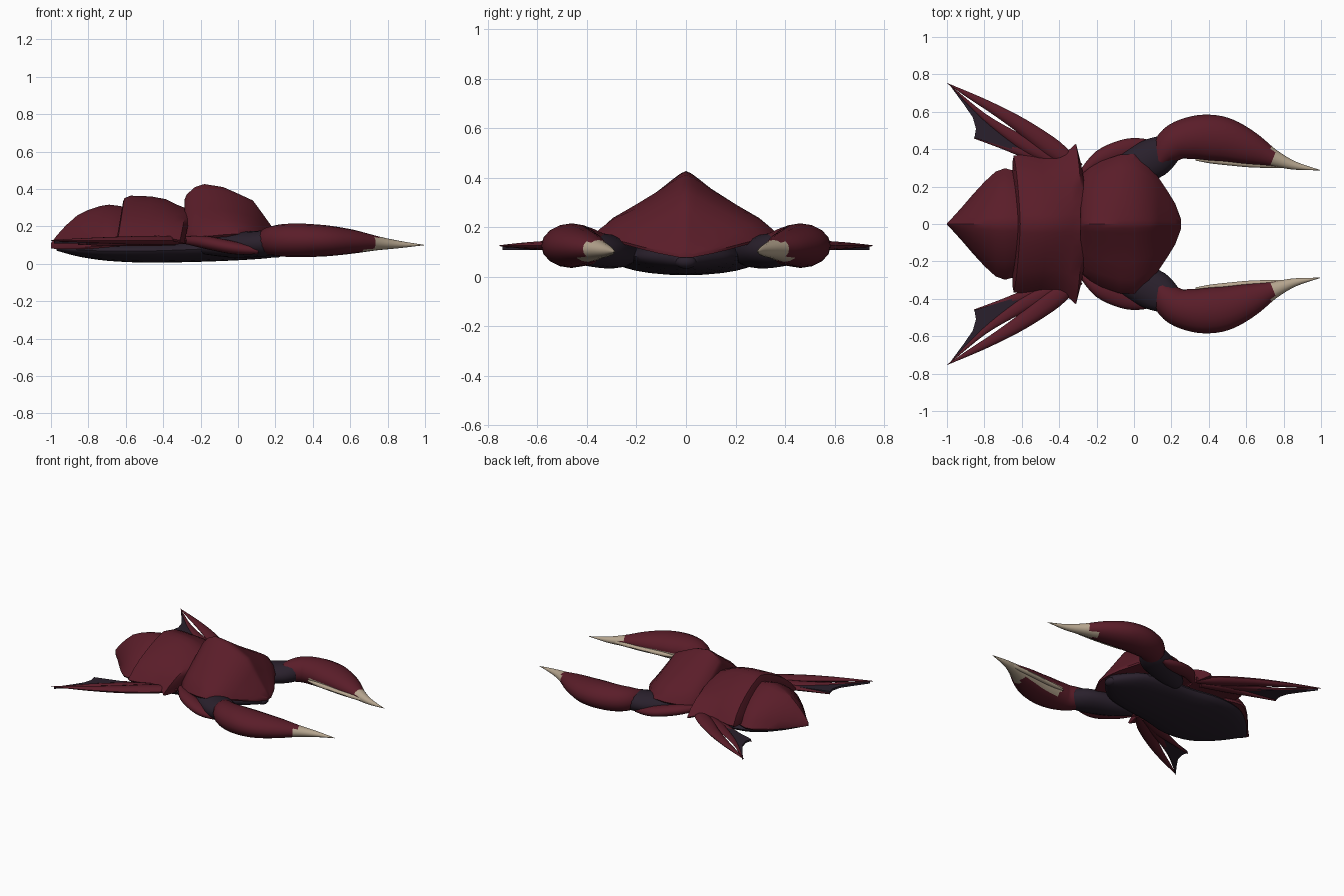
import bpy, bmesh, math
from mathutils import Vector

if "Cube" in bpy.data.objects:
    bpy.data.objects.remove(bpy.data.objects["Cube"])


def material(name, rgb):
    m = bpy.data.materials.new(name)
    m.diffuse_color = (*rgb, 1)
    m.use_nodes = True
    m.node_tree.nodes["Principled BSDF"].inputs["Base Color"].default_value = m.diffuse_color
    return m


RED = material("dark red shell", (0.102, 0.0122, 0.022))
DARK = material("dark violet skin", (0.0225, 0.0145, 0.025))
BONE = material("bone", (0.47, 0.38, 0.275))


def finish(name, bm, mats, mirror=False, angle=40):
    bmesh.ops.recalc_face_normals(bm, faces=bm.faces)
    me = bpy.data.meshes.new(name)
    bm.to_mesh(me)
    bm.free()
    for m in mats:
        me.materials.append(m)
    ob = bpy.data.objects.new(name, me)
    bpy.context.collection.objects.link(ob)
    if mirror:
        mod = ob.modifiers.new("mirror", 'MIRROR')
        mod.use_axis = (False, True, False)
        mod.use_clip = False
        mod.use_mirror_merge = False
    bpy.ops.object.select_all(action='DESELECT')
    bpy.context.view_layer.objects.active = ob
    ob.select_set(True)
    bpy.ops.object.shade_smooth_by_angle(angle=math.radians(angle))
    return ob


def smooth(rows, steps=4):
    """Resample control rows with a Catmull-Rom spline."""
    out = []
    for i in range(len(rows) - 1):
        p = [Vector(rows[max(0, min(len(rows) - 1, i + k))]) for k in (-1, 0, 1, 2)]
        for s in range(steps):
            t = s / steps
            out.append(0.5 * (2 * p[1] + (p[2] - p[0]) * t
                              + (2 * p[0] - 5 * p[1] + 4 * p[2] - p[3]) * t * t
                              + (3 * p[1] - p[0] - 3 * p[2] + p[3]) * t ** 3))
    return out + [Vector(rows[-1])]


def loft(rings, rule=None):
    bm = bmesh.new()
    vs = [[bm.verts.new(p) for p in r] for r in rings]
    n = len(vs[0])
    for a, b in zip(vs, vs[1:]):
        for k in range(n):
            f = bm.faces.new((a[k], a[(k + 1) % n], b[(k + 1) % n], b[k]))
            if rule:
                f.material_index = rule(f.calc_center_median(), k / n)
    bm.faces.new(vs[0])
    end = bm.faces.new(vs[-1])
    if rule:
        end.material_index = rule(end.calc_center_median(), 0)
    return bm


def limb(name, rows, mats, rule=None, n=16):
    """Mirrored tube; rows are x, y, z, half width, half height."""
    rows = smooth(rows)
    rings = []
    for i, (x, y, z, w, h) in enumerate(rows):
        a, b = rows[max(0, i - 1)], rows[min(len(rows) - 1, i + 1)]
        d = Vector((b[0] - a[0], b[1] - a[1], 0)).normalized()
        side = Vector((d.y, -d.x, 0))
        angles = [2 * math.pi * k / n for k in range(n)]
        rings.append([Vector((x, y, z)) + side * (w * math.cos(t))
                      + Vector((0, 0, h * math.sin(t))) for t in angles])
    return finish(name, loft(rings, rule), mats, True)


def shell(name, rows, profile, lean=0):
    """Ridged plate; rows are x, half width, rim height, ridge height."""
    rings = []
    for x, w, lo, hi in rows:
        half = [(x + lean * f, w * t, lo + (hi - lo) * f) for t, f in profile]
        ring = half + [(x, w * 0.97, lo - 0.012), (x, -w * 0.97, lo - 0.012)]
        ring += [(a, -y, z) for a, y, z in reversed(half[1:])]
        rings.append(ring)
    return finish(name, loft(rings), [RED], angle=35)


peaked = [(0, 1), (.06, .97), (.13, .91), (.3, .75), (.55, .53), (.8, .32), (.93, .15), (1, 0)]
domed = [(0, 1), (.13, .95), (.3, .85), (.5, .69), (.7, .49), (.87, .26), (1, 0)]

# Back plates
shell("front_shell", [(-.285, .25, .13, .345), (-.275, .275, .135, .37), (-.23, .31, .14, .41),
                      (-.18, .335, .145, .426), (-.08, .37, .155, .41), (0, .375, .16, .375),
                      (.08, .315, .15, .338), (.13, .25, .14, .27), (.18, .175, .12, .20),
                      (.22, .11, .105, .145), (.25, .03, .09, .10)], peaked)
shell("middle_shell", [(-.65, .33, .125, .33), (-.643, .365, .125, .35), (-.61, .37, .125, .364),
                       (-.5, .355, .13, .36), (-.42, .355, .135, .345), (-.36, .385, .135, .315),
                       (-.31, .43, .125, .295), (-.285, .33, .12, .29)], domed, lean=.035)
shell("rear_shell", [(-1, .004, .095, .11), (-.97, .035, .09, .15), (-.92, .09, .09, .205),
                     (-.86, .16, .09, .258), (-.8, .225, .09, .288), (-.74, .28, .095, .308),
                     (-.69, .298, .10, .316), (-.64, .285, .105, .31), (-.58, .26, .11, .30)], domed)

# Underbelly and mouth
belly = []
for x, w, lo, hi in smooth([(-.97, .02, .07, .10), (-.85, .15, .038, .11), (-.7, .26, .016, .12),
                            (-.5, .29, .006, .13), (-.3, .25, .008, .14), (-.1, .23, .014, .15),
                            (.06, .19, .022, .14), (.16, .11, .03, .12), (.22, .04, .04, .10)]):
    belly.append([(x, w * math.cos(t), (lo + hi) / 2 + (hi - lo) / 2 * math.sin(t))
                  for t in (2 * math.pi * k / 24 for k in range(24))])
finish("belly", loft(belly), [DARK])
mouth = bmesh.new()
bmesh.ops.create_uvsphere(mouth, u_segments=14, v_segments=8, radius=1)
bmesh.ops.scale(mouth, vec=(.035, .045, .028), verts=mouth.verts)
bmesh.ops.translate(mouth, vec=(.205, 0, .06), verts=mouth.verts)
finish("mouth", mouth, [DARK])

# Arms: shoulder guard, dark upper arm, claw with an inner blade
limb("shoulder_guard", [(-.28, .275, .125, .015, .02), (-.18, .35, .115, .045, .034),
                        (-.06, .395, .092, .055, .036), (.03, .415, .078, .045, .03),
                        (.11, .43, .072, .015, .018)], [RED])
limb("upper_arm", [(-.18, .23, .095, .05, .045), (-.05, .285, .10, .09, .066),
                   (.09, .345, .105, .108, .07), (.17, .39, .112, .09, .068),
                   (.24, .43, .12, .05, .05)], [DARK])


def claw_paint(c, k):
    blade = c.x > .34 and k > .85
    return 1 if c.x > .745 or blade or (c.x > .67 and k > .6) else 0


limb("claw", [(.135, .335, .12, .045, .055), (.17, .39, .122, .08, .075),
              (.23, .44, .125, .10, .086), (.32, .462, .125, .115, .09),
              (.41, .462, .124, .122, .087), (.5, .447, .122, .115, .08),
              (.62, .405, .118, .088, .063), (.745, .353, .11, .046, .038),
              (.86, .312, .103, .022, .02), (.995, .288, .10, .001, .001)],
     [RED, BONE], claw_paint)
limb("claw_blade", [(.33, .345, .105, .006, .006), (.41, .338, .103, .014, .014),
                    (.5, .331, .102, .017, .015), (.62, .321, .102, .018, .015),
                    (.76, .313, .103, .014, .014), (.84, .307, .102, .006, .008)], [BONE], n=10)

# Fins: three red ribs and dark webbing
limb("outer_fin_rib", [(-.29, .30, .125, .025, .02), (-.43, .40, .125, .052, .026),
                       (-.6, .524, .125, .041, .022), (-.75, .616, .125, .028, .016),
                       (-.87, .682, .125, .017, .01), (-1, .753, .125, .001, .002)], [RED], n=10)
limb("middle_fin_rib", [(-.34, .30, .12, .025, .018), (-.5, .383, .12, .04, .02),
                        (-.62, .45, .12, .034, .015), (-.8, .573, .12, .017, .009),
                        (-.98, .738, .122, .002, .003)], [RED], n=10)
limb("inner_fin_rib", [(-.34, .29, .115, .03, .018), (-.5, .357, .112, .038, .018),
                       (-.7, .418, .108, .018, .012), (-.855, .46, .105, .003, .004)], [RED], n=10)
outline = [(-.45, .345), (-.6, .385), (-.853, .46), (-.845, .51), (-.862, .57),
           (-.91, .64), (-.985, .742), (-.8, .58), (-.62, .465)]
web = bmesh.new()
face = web.faces.new([web.verts.new((x, y, .108)) for x, y in outline])
grown = bmesh.ops.extrude_face_region(web, geom=[face])
bmesh.ops.translate(web, vec=(0, 0, .014),
                    verts=[g for g in grown["geom"] if isinstance(g, bmesh.types.BMVert)])
finish("fin_web", web, [DARK], True)
